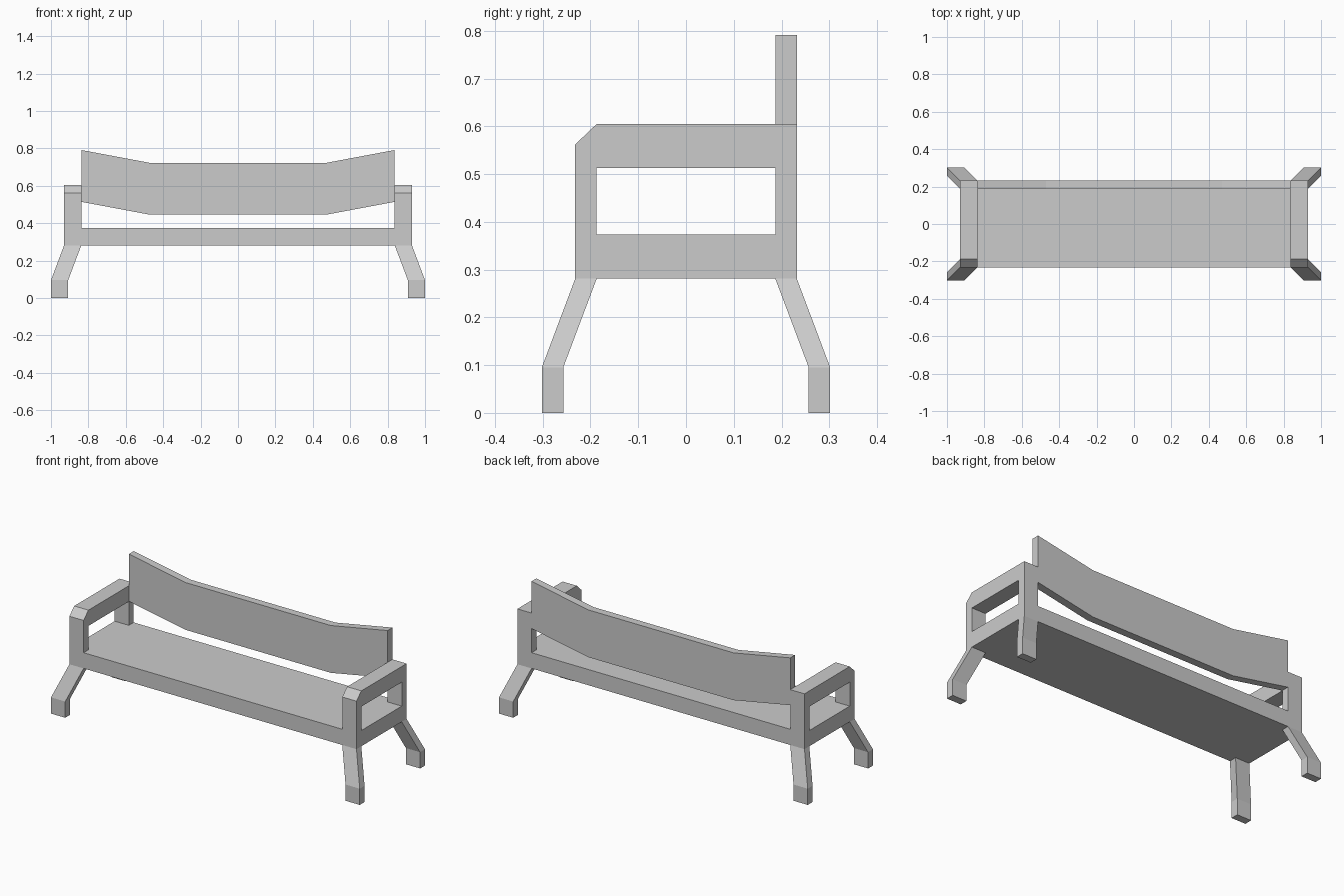
import bpy, bmesh
from mathutils import Vector

if "Cube" in bpy.data.objects:
    bpy.data.objects.remove(bpy.data.objects["Cube"])

W_IN, W_OUT = 0.838, 0.93      # inner / outer x of the side frames
D_IN, D_OUT = 0.187, 0.232     # inner / outer y of posts and legs
Z_BOT, Z_SEAT = 0.281, 0.373   # seat slab heights


def finish(name, bm):
    bmesh.ops.recalc_face_normals(bm, faces=bm.faces)
    me = bpy.data.meshes.new(name)
    bm.to_mesh(me)
    bm.free()
    ob = bpy.data.objects.new(name, me)
    bpy.context.collection.objects.link(ob)
    return ob


def extrude_profile(name, points, offset):
    bm = bmesh.new()
    face = bm.faces.new([bm.verts.new(p) for p in points])
    new = bmesh.ops.extrude_face_region(bm, geom=[face], use_keep_orig=True)["geom"]
    verts = [g for g in new if isinstance(g, bmesh.types.BMVert)]
    bmesh.ops.translate(bm, verts=verts, vec=Vector(offset))
    return finish(name, bm)


def loft_leg(name, sx, sy):
    # square sections from seat to ankle to floor: (outward shift, height)
    bm = bmesh.new()
    rings = []
    for shift, z in ((0, Z_BOT), (0.07, 0.095), (0.07, 0)):
        x0, x1, y0, y1 = W_IN + shift, W_OUT + shift, D_IN + shift, D_OUT + shift
        rings.append([bm.verts.new((sx * x, sy * y, z))
                      for x, y in ((x0, y0), (x1, y0), (x1, y1), (x0, y1))])
    for a, b in zip(rings, rings[1:]):
        for i in range(4):
            j = (i + 1) % 4
            bm.faces.new((a[i], a[j], b[j], b[i]))
    bm.faces.new(rings[-1])
    return finish(name, bm)


# seat slab
extrude_profile("seat", [(-W_OUT, -D_OUT, Z_BOT), (W_OUT, -D_OUT, Z_BOT),
                         (W_OUT, D_OUT, Z_BOT), (-W_OUT, D_OUT, Z_BOT)],
                (0, 0, Z_SEAT - Z_BOT))

# armrests: posts and rail with a chamfered front corner
arm = [(-D_OUT, Z_SEAT), (-D_OUT, 0.562), (-D_IN, 0.605), (D_OUT, 0.605), (D_OUT, Z_SEAT),
       (D_IN, Z_SEAT), (D_IN, 0.513), (-D_IN, 0.513), (-D_IN, Z_SEAT)]
for side, s in (("left", -1), ("right", 1)):
    extrude_profile(side + "_armrest", [(s * W_IN, y, z) for y, z in arm],
                    (s * (W_OUT - W_IN), 0, 0))
    # splayed legs
    loft_leg("front_" + side + "_leg", s, -1)
    loft_leg("back_" + side + "_leg", s, 1)

# backrest board with raised ends
top = [(-W_IN, 0.791), (-0.47, 0.722), (0.47, 0.722), (W_IN, 0.791)]
board = top + [(x, z - 0.277) for x, z in reversed(top)]
extrude_profile("backrest", [(x, D_IN, z) for x, z in board], (0, D_OUT - D_IN, 0))
